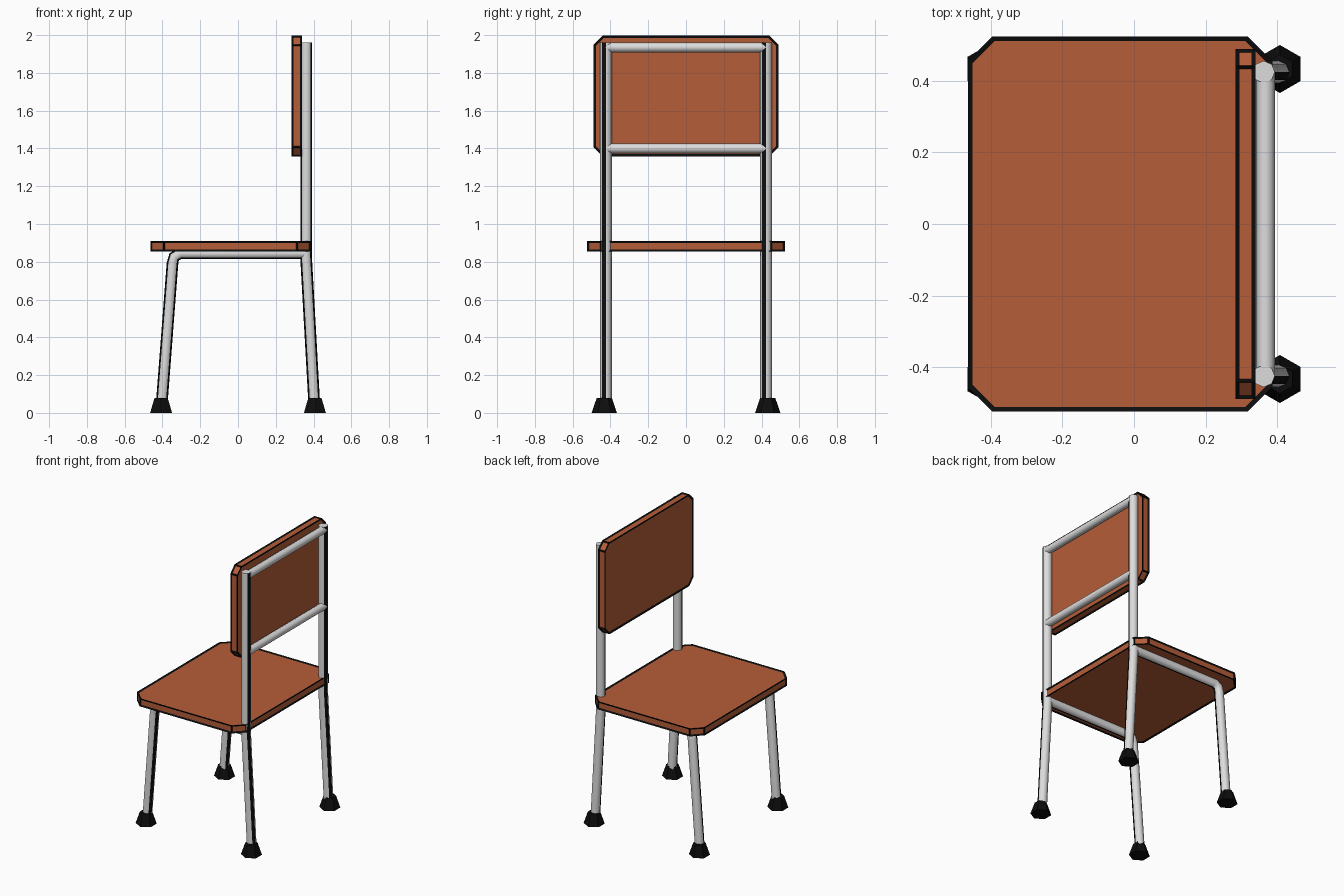
import bpy, bmesh, math
from mathutils import Vector

if "Cube" in bpy.data.objects:
    bpy.data.objects.remove(bpy.data.objects["Cube"])


def material(name, rgb):
    m = bpy.data.materials.new(name)
    m.diffuse_color = (*rgb, 1)
    m.use_nodes = True
    m.node_tree.nodes["Principled BSDF"].inputs["Base Color"].default_value = m.diffuse_color
    return m


WOOD = material("orange brown wood", (0.47, 0.11, 0.04))
STEEL = material("pale steel", (0.72, 0.72, 0.72))
BLACK = material("black", (0.004, 0.004, 0.004))


def make(name, bm, *mats):
    bmesh.ops.recalc_face_normals(bm, faces=bm.faces)
    me = bpy.data.meshes.new(name)
    bm.to_mesh(me)
    bm.free()
    for m in mats:
        me.materials.append(m)
    ob = bpy.data.objects.new(name, me)
    bpy.context.collection.objects.link(ob)
    return ob


def panel(name, outline, depth):
    """Extruded board plus a black line frame along its edges."""
    for part, mat in ((name, WOOD), (name + "_edging", BLACK)):
        bm = bmesh.new()
        f = bm.faces.new([bm.verts.new(p) for p in outline])
        ext = bmesh.ops.extrude_face_region(bm, geom=[f])["geom"]
        moved = [v for v in ext if isinstance(v, bmesh.types.BMVert)]
        bmesh.ops.translate(bm, verts=moved, vec=depth)
        ob = make(part, bm, mat)
        if mat is BLACK:
            w = ob.modifiers.new("edge lines", 'WIREFRAME')
            w.thickness = 0.016
            w.offset = 0
            w.use_replace = True
            w.use_even_offset = False


def chamfered(u0, u1, v0, v1, c):
    return [(u0 + c, v0), (u1 - c, v0), (u1, v0 + c), (u1, v1 - c),
            (u1 - c, v1), (u0 + c, v1), (u0, v1 - c), (u0, v0 + c)]


def tube(name, path, y, r=0.031, sides=8):
    """Bent tube in the xz plane with two black line strips along it."""
    bm = bmesh.new()
    pts = [Vector((x, y, z)) for x, z in path]
    rings = []
    for i, p in enumerate(pts):
        a = (p - pts[i - 1]).normalized() if i else Vector()
        b = (pts[i + 1] - p).normalized() if i < len(pts) - 1 else Vector()
        t = (a + b).normalized()
        n = Vector((t.z, 0, -t.x))
        rings.append([bm.verts.new(p + r * (n * math.cos(k * math.tau / sides)
                      + Vector((0, math.sin(k * math.tau / sides), 0))))
                      for k in range(sides)])
    for lo, hi in zip(rings, rings[1:]):
        for k in range(sides):
            j = (k + 1) % sides
            f = bm.faces.new((lo[k], lo[j], hi[j], hi[k]))
            f.smooth = True
            f.material_index = 1 if k in (sides - 1, sides // 2) else 0
    bm.faces.new(rings[0])
    bm.faces.new(rings[-1])
    make(name, bm, STEEL, BLACK)


def crossbar(name, x, z, half, r=0.026):
    bpy.ops.mesh.primitive_cylinder_add(vertices=8, radius=r, depth=2 * half,
                                        location=(x, 0, z),
                                        rotation=(math.pi / 2, 0, 0))
    ob = bpy.context.object
    ob.name = name
    ob.data.materials.append(STEEL)
    bpy.ops.object.shade_smooth_by_angle(angle=math.radians(50))


def foot(name, x, y):
    bpy.ops.mesh.primitive_cone_add(vertices=6, radius1=0.067, radius2=0.04,
                                    depth=0.08, location=(x, y, 0.04))
    ob = bpy.context.object
    ob.name = name
    ob.data.materials.append(BLACK)


# Seat and backrest boards with chamfered corners
panel("seat", [(x, y, 0.86) for x, y in
               chamfered(-0.458, 0.38, -0.518, 0.518, 0.066)], (0, 0, 0.045))
panel("backrest", [(0.288, y, z) for y, z in
                   chamfered(-0.483, 0.483, 1.362, 1.992, 0.045)], (0.046, 0, 0))

# Steel frame: front leg bending into the seat rail, and back leg with post
for side, y in (("right", -0.424), ("left", 0.424)):
    tube("front_leg_and_rail_" + side,
         [(-0.403, 0.06), (-0.347, 0.79), (-0.338, 0.826), (-0.305, 0.845),
          (0.36, 0.845)], y)
    tube("back_leg_and_post_" + side,
         [(0.403, 0.06), (0.36, 0.83), (0.362, 0.9), (0.362, 1.96)], y)
    foot("front_foot_" + side, -0.407, y * 1.02)
    foot("back_foot_" + side, 0.407, y * 1.02)

# Bars across the back of the backrest
crossbar("upper_back_bar", 0.367, 1.935, 0.425)
crossbar("lower_back_bar", 0.367, 1.4, 0.425)
